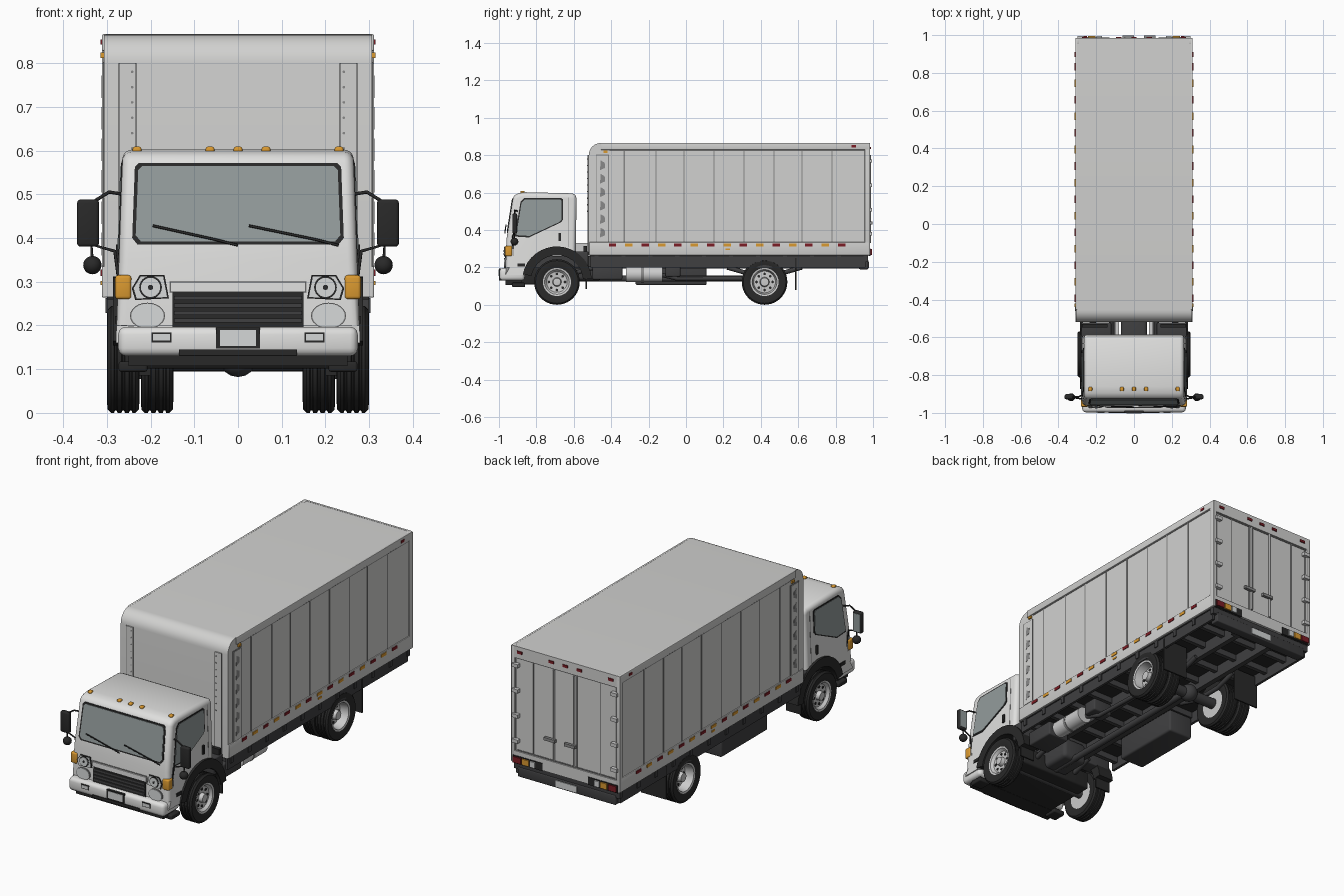
import bpy, bmesh, math
from mathutils import Vector

cube = bpy.data.objects.get("Cube")
if cube:
    bpy.data.objects.remove(cube)


def material(name, r, g, b):
    m = bpy.data.materials.new(name)
    m.use_nodes = True
    m.diffuse_color = (r, g, b, 1)
    node = next(n for n in m.node_tree.nodes if n.type == "BSDF_PRINCIPLED")
    node.inputs["Base Color"].default_value = (r, g, b, 1)
    node.inputs["Roughness"].default_value = 0.6
    return m


WHITE = material("cab white", .74, .74, .73)
CARGO = material("cargo grey", .64, .64, .63)
GLASS = material("glass", .29, .33, .33)
BLACK = material("black rubber", .022, .022, .022)
FRAME = material("chassis grey", .05, .05, .052)
SILVER = material("wheel silver", .6, .6, .6)
AMBER = material("amber", .7, .32, .03)
RED = material("red", .2, .012, .018)
LAMP = material("lamp lens", .66, .68, .68)
SEAM = material("seam grey", .25, .25, .25)


def add(name, data, mat, mirror):
    data.materials.append(mat)
    ob = bpy.data.objects.new(name, data)
    bpy.context.collection.objects.link(ob)
    if mirror:
        ob.modifiers.new("Mirror", "MIRROR")
    return ob


def finish(name, bm, mat, mirror):
    bmesh.ops.recalc_face_normals(bm, faces=bm.faces)
    me = bpy.data.meshes.new(name)
    bm.to_mesh(me)
    bm.free()
    me.shade_smooth()
    me.set_sharp_from_angle(angle=math.radians(35))
    return add(name, me, mat, mirror)


def box(name, x, y, z, mat, mirror=False, bevel=0.0):
    bm = bmesh.new()
    bmesh.ops.create_cube(bm, size=1)
    for v in bm.verts:
        for i, (a, b) in enumerate((x, y, z)):
            v.co[i] = a if v.co[i] < 0 else b
    if bevel:
        bmesh.ops.bevel(bm, geom=bm.edges[:], offset=bevel, segments=3, profile=.5, affect="EDGES")
    return finish(name, bm, mat, mirror)


def prism(name, polys, fn, d0, d1, mat, mirror=False, rule=None, bevel=0.0):
    """Extrude flat outlines; fn maps (u, v, depth) into space."""
    bm = bmesh.new()
    for pts in polys:
        a = [bm.verts.new(fn(u, v, d0)) for u, v in pts]
        b = [bm.verts.new(fn(u, v, d1)) for u, v in pts]
        bm.faces.new(a)
        bm.faces.new(b)
        for i in range(len(a)):
            j = (i + 1) % len(a)
            bm.faces.new((a[i], a[j], b[j], b[i]))
    if rule:
        bmesh.ops.recalc_face_normals(bm, faces=bm.faces)
        bmesh.ops.bevel(bm, geom=[e for e in bm.edges if rule(e)], offset=bevel,
                        segments=5, profile=.5, affect="EDGES")
    return finish(name, bm, mat, mirror)


def lathe(name, profile, centre, mat, axis="X", mirror=False, closed=False, steps=40):
    ax = Vector((1, 0, 0)) if axis == "X" else Vector((0, 1, 0))
    c = Vector(centre)
    bm = bmesh.new()
    vs = [bm.verts.new(c + ax * t + Vector((0, 0, r))) for r, t in profile]
    if closed:
        vs.append(vs[0])
    es = [bm.edges.new(p) for p in zip(vs, vs[1:])]
    bmesh.ops.spin(bm, geom=bm.verts[:] + es, cent=c, axis=ax, angle=math.tau, steps=steps)
    bmesh.ops.remove_doubles(bm, verts=bm.verts, dist=1e-5)
    return finish(name, bm, mat, mirror)


def rod(name, a, b, r, centre, mat, axis="X", mirror=False):
    return lathe(name, [(0, a), (r, a), (r, b), (0, b)], centre, mat, axis, mirror, steps=24)


def tube(name, pts, r, mat, mirror=False):
    cu = bpy.data.curves.new(name, "CURVE")
    cu.dimensions = "3D"
    cu.bevel_depth = r
    cu.bevel_resolution = 2
    cu.use_fill_caps = True
    sp = cu.splines.new("POLY")
    sp.points.add(len(pts) - 1)
    for p, co in zip(sp.points, pts):
        p.co = (*co, 1)
    return add(name, cu, mat, mirror)


def rect(u0, u1, v0, v1):
    return [(u0, v0), (u1, v0), (u1, v1), (u0, v1)]


def arc(u, v, r, a0, a1, n, k=1.0):
    angs = [math.radians(a0 + (a1 - a0) * i / n) for i in range(n + 1)]
    return [(u + r * math.cos(a), v + k * r * math.sin(a)) for a in angs]


def disc(u, v, r, k=1.0):
    return arc(u, v, r, 0, 345, 23, k)


# Surface maps for the cab and the cargo box
def half_width(z):
    return .285 - .035 * z


def nose(z):
    return -.96 + .035 * (z - .35) / .222 if z > .35 else -.96 - .005 * (.35 - z) / .15


def on_nose(u, v, d): return (u, nose(v) - d, v)
def on_door(u, v, d): return (half_width(v) + d, u, v)
def on_side(u, v, d): return (.306 + d, u, v)
def on_bulkhead(u, v, d): return (u, -.52 - d, v)
def on_rear(u, v, d): return (u, .975 + d, v)


AXLE_F, AXLE_R, R = -.69, .42, .122

# Cab shell with wheel arches
outline = [(-.585, .57), (-.592, .588), (-.61, .596), (-.86, .602), (-.895, .597), (-.915, .587),
           (-.925, .572), (-.96, .35), (-.965, .2), (-.965, .16), (-.86, .16)]
outline += arc(AXLE_F, .125, .175, 165, 55, 14)
prism("cab_shell", [outline], lambda u, v, d: (d * half_width(v), u, v), -1, 1, WHITE, bevel=.022,
      rule=lambda e: max(v.co.z for v in e.verts) > .3 and e.verts[0].co.x * e.verts[1].co.x > 0)
fender = arc(AXLE_F, .125, .187, 168, 5, 16) + arc(AXLE_F, .125, .14, 5, 168, 16)
prism("wheel_arch", [fender], lambda u, v, d: (d, u, v), .2, .286, BLACK, True)
box("cab_floor", (-.21, .21), (-.955, -.6), (.108, .2), BLACK, bevel=.01)

# Windows and doors
shield = [(-.242, .4), (-.23, .385), (.23, .385), (.242, .4), (.236, .562), (.226, .572), (-.226, .572), (-.236, .562)]
prism("windscreen_seal", [shield], on_nose, -.004, .003, BLACK)
prism("windscreen", [[(u * .967, .479 + (v - .479) * .92) for u, v in shield]], on_nose, -.002, .005, GLASS)
window = [(-.915, .365), (-.84, .36), (-.67, .44), (-.657, .455), (-.657, .563), (-.667, .571), (-.865, .571), (-.885, .55)]
prism("side_window_seal", [window], on_door, -.004, .002, BLACK, True)
prism("side_window", [[(-.79 + (u + .79) * .94, .475 + (v - .475) * .93) for u, v in window]],
      on_door, -.003, .004, GLASS, True)
prism("door_seams", [rect(-.632, -.629, .31, .575), rect(-.922, -.919, .26, .36)], on_door, -.002, .001, SEAM, True)
prism("door_handle", [rect(-.682, -.669, .34, .385)], on_door, -.002, .007, BLACK, True)
prism("side_vent", [rect(-.9, -.86, .205, .222)], on_door, -.002, .004, BLACK, True)
for i, (x0, x1) in enumerate(((-.195, .0), (.025, .23))):
    tube(f"wiper_{i}", [(x0, -.962, .428), (x1 - .05, -.967, .396), (x1, -.968, .383)], .003, BLACK)

# Grille, lamps and bumper
prism("grille", [rect(-.15, .15, .197, .276)], on_nose, -.003, .004, BLACK)
prism("grille_slats", [rect(-.146, .146, z, z + .009) for z in (.207, .224, .241, .258)], on_nose, 0, .009, FRAME)
prism("grille_outline", [rect(-.157, .157, .274, .302)], on_nose, -.003, .003, SEAM)
prism("grille_bar", [rect(-.154, .154, .277, .299)], on_nose, 0, .009, WHITE)
housing = [(.158, .262), (.235, .258), (.243, .285), (.225, .315), (.168, .315)]
prism("headlamp_rim", [housing], on_nose, -.003, .004, BLACK, True)
prism("headlamp_housing", [[(.2 + (u - .2) * .9, .287 + (v - .287) * .88) for u, v in housing]],
      on_nose, 0, .007, LAMP, True)
prism("headlamp_ring", [disc(.2, .287, .026)], on_nose, 0, .009, BLACK, True)
prism("headlamp", [disc(.2, .287, .022)], on_nose, 0, .012, LAMP, True)
prism("headlamp_bulb", [disc(.2, .287, .006)], on_nose, 0, .014, BLACK, True)
prism("lower_lamp_rim", [disc(.207, .222, .04, .75)], on_nose, -.003, .005, SEAM, True)
prism("lower_lamp", [disc(.207, .222, .037, .75)], on_nose, 0, .008, LAMP, True)
box("turn_lamp", (.244, .281), (-.968, -.93), (.26, .315), AMBER, True, .007)
box("bumper", (-.274, .274), (-.997, -.862), (.13, .197), WHITE, bevel=.018)
box("plate_frame", (-.05, .05), (-1, -.98), (.147, .195), BLACK)
box("number_plate", (-.041, .041), (-1.002, -.99), (.153, .189), LAMP)
box("bumper_lip", (-.135, .135), (-1, -.95), (.131, .145), BLACK)
box("fog_lamp_rim", (.152, .198), (-.999, -.98), (.161, .184), BLACK, True)
box("fog_lamp", (.156, .194), (-1.001, -.98), (.165, .18), LAMP, True)
box("valance", (-.25, .25), (-.965, -.88), (.107, .132), BLACK)
box("cab_step", (.207, .273), (-.93, -.86), (.094, .118), BLACK, True, .006)

# Roof markers and mirrors
for i, x in enumerate((-.231, -.064, 0, .064, .231)):
    box(f"roof_marker_{i}", (x - .01, x + .01), (-.885, -.863), (.59, .609), AMBER, bevel=.005)
box("mirror_shell", (.318, .368), (-.928, -.903), (.38, .488), BLACK, True, .008)
box("mirror_glass", (.323, .363), (-.905, -.901), (.388, .48), GLASS, True)
tube("mirror_arm", [(.262, -.9, .5), (.295, -.915, .505), (.335, -.917, .48)], .004, BLACK, True)
tube("lower_mirror_arm", [(.272, -.925, .3), (.282, -.925, .37), (.335, -.917, .385), (.333, -.917, .34)], .004, BLACK, True)
lathe("round_mirror", arc(0, 0, .021, 90, -90, 8), (.333, -.917, .338), BLACK, "Y", True, steps=20)

# Cargo box
shell = [(-.52, .265), (.975, .265), (.975, .865)] + arc(-.455, .8, .065, 90, 180, 8)
prism("cargo_box", [shell], lambda u, v, d: (d, u, v), -.306, .306, CARGO)
box("top_rail", (.3, .311), (-.455, .98), (.828, .866), CARGO, True, .003)
box("bottom_rail", (.3, .311), (-.518, .98), (.264, .335), CARGO, True, .003)
box("rear_post", (.29, .311), (.955, .984), (.264, .866), CARGO, True, .003)
joints = (-.33, -.16, -.01, .15, .31, .47, .62, .78)
prism("side_joints", [rect(y - .003, y + .003, .335, .828) for y in joints], on_side, -.002, .002, SEAM, True)
prism("rail_line", [rect(-.41, .955, .823, .828)], on_side, -.002, .002, SEAM, True)
prism("corner_strip_edge", [rect(-.482, -.412, .32, .803)], on_side, -.002, .003, SEAM, True)
prism("corner_strip", [rect(-.478, -.416, .336, .799)], on_side, 0, .005, CARGO, True)
dents = [[(-.46, z), (-.432, z + .012), (-.435, z + .04), (-.456, z + .052)] for z in [.36 + .072 * i for i in range(6)]]
prism("corner_dents", dents, on_side, 0, .006, SEAM, True)
for name, mat, start in (("red_markers", RED, 0), ("amber_markers", AMBER, 1)):
    marks = [rect(y - .02, y + .02, .313, .328) for y in [-.393 + .0875 * i for i in range(start, 15, 2)]]
    if mat == RED:
        marks.append(rect(.885, .91, .842, .854))
    else:
        marks += [rect(-.44, -.42, .812, .824), rect(.21, .235, .292, .302)]
    prism(name, marks, on_side, 0, .008, mat, True)
prism("bulkhead_strip", [rect(.235, .27, .27, .8)], on_bulkhead, -.002, .006, CARGO, True)
prism("bulkhead_seams", [rect(.27, .273, .27, .8), rect(.232, .235, .27, .8)], on_bulkhead, -.002, .004, SEAM, True)
prism("bulkhead_rivets", [disc(.242, .5 + .035 * i, .003) for i in range(9)], on_bulkhead, 0, .008, SEAM, True)

# Rear doors with lock rods, hinges and lamps
prism("rear_header", [rect(-.306, .306, .805, .866), rect(-.306, .306, .264, .325)], on_rear, -.002, .009, CARGO)
prism("door_gaps", [rect(x - .003, x + .003, .325, .805) for x in (-.285, -.195, -.06, .075, .19, .285)]
      + [rect(-.29, .29, .8, .805), rect(-.29, .29, .325, .33)], on_rear, -.002, .003, SEAM)
for i, x in enumerate((-.05, .065)):
    tube(f"lock_rod_{i}", [(x, .984, .33), (x, .984, .8)], .005, SILVER)
    box(f"lock_handle_{i}", (x - .012, x + .05), (.982, .997), (.43, .445), SEAM)
for i, z in enumerate((.37, .5, .63, .76)):
    box(f"hinge_{i}", (.265, .3), (.975, .995), (z, z + .018), SILVER, True)
prism("rear_red_markers", [rect(x - .014, x + .014, .832, .845) for x in (-.26, -.08, 0, .08, .26)], on_rear, 0, .014, RED)
prism("tail_lamp_base", [rect(.13, .3, .262, .302)], on_rear, 0, .012, BLACK, True)
prism("tail_lamp_red", [rect(.25, .295, .267, .297)], on_rear, 0, .019, RED, True)
prism("tail_lamp_amber", [rect(.205, .243, .267, .297)], on_rear, 0, .019, AMBER, True)
prism("reverse_lamp", [rect(.17, .198, .267, .297)], on_rear, 0, .019, LAMP, True)

# Chassis
box("cargo_floor", (-.3, .3), (-.515, .97), (.259, .267), BLACK)
box("frame_rail", (.085, .112), (-.93, .95), (.195, .26), FRAME, True)
for i in range(11):
    y = -.49 + .144 * i
    box(f"cross_member_{i}", (-.303, .303), (y, y + .022), (.228, .263), FRAME)
box("side_runner", (.285, .298), (-.51, .96), (.2, .262), FRAME, True)
box("rear_bumper", (-.28, .28), (.925, .975), (.19, .24), FRAME, bevel=.005)
box("rear_plate", (-.06, .06), (.972, .979), (.198, .23), LAMP)
box("bumper_hanger", (.1, .13), (.9, .94), (.2, .262), FRAME, True)
box("cab_mount", (.12, .28), (-.6, -.522), (.2, .285), FRAME, True, .006)
box("cab_brace", (.08, .1), (-.6, -.52), (.25, .33), SILVER, True)
box("cab_rear_bar", (.14, .275), (-.548, -.53), (.285, .315), BLACK, True)
rod("muffler", -.32, -.125, .042, (.215, 0, .163), SILVER, "Y")
rod("muffler_band", -.24, -.225, .044, (.215, 0, .163), SEAM, "Y")
box("air_tank_box", (.14, .26), (-.5, -.34), (.135, .21), FRAME, bevel=.008)
box("exhaust_filter", (.12, .23), (-.11, -.03), (.15, .215), FRAME, bevel=.008)
tube("exhaust_pipe", [(.2, -.13, .16), (.18, -.05, .14), (.17, .3, .14)], .011, FRAME)
box("battery_box", (-.28, -.14), (-.27, .11), (.105, .225), FRAME, bevel=.01)
rod("drive_shaft", -.6, .42, .016, (0, 0, .14), FRAME, "Y")
box("gearbox", (-.07, .07), (-.75, -.45), (.13, .24), FRAME, bevel=.02)
rod("front_axle", -.23, .23, .02, (0, AXLE_F, R), FRAME)
rod("rear_axle", -.23, .23, .027, (0, AXLE_R, R), FRAME)
lathe("differential", arc(0, 0, .045, 90, -90, 8), (0, AXLE_R, R + .005), FRAME, steps=20)
for name, y in (("front_spring", AXLE_F), ("rear_spring", AXLE_R)):
    tube(name, [(.12, y - .2, .2), (.12, y - .08, .165), (.12, y + .08, .165), (.12, y + .2, .2)], .012, FRAME, True)
box("rear_mudflap", (.155, .3), (.582, .59), (.078, .25), BLACK, True)
box("front_mudflap", (.2, .285), (-.538, -.53), (.085, .22), BLACK, True)

# Wheels, doubled at the rear
tyre = [(.073, -.03), (.095, -.037), (.114, -.036), (R, -.028)]
for g in (-.017, 0, .017):
    tyre += [(R, g - .004), (.117, g - .002), (.117, g + .002), (R, g + .004)]
tyre += [(r, -t) for r, t in reversed(tyre[:4])]
edge = [(.066, .03), (.075, .032), (.075, -.03), (0, -.03)]
front_rim = [(0, .034), (.02, .032), (.024, .012), (.055, .016)] + edge
rear_rim = [(0, .02), (.022, .018), (.026, -.012), (.058, -.014)] + edge
for name, x, y, rim, face in (("front", .2625, AXLE_F, front_rim, .014),
                              ("rear_outer", .2625, AXLE_R, rear_rim, -.013),
                              ("rear_inner", .185, AXLE_R, rear_rim, -.013)):
    lathe(name + "_tyre", tyre, (x, y, R), BLACK, mirror=True, closed=True)
    lathe(name + "_rim", rim, (x, y, R), SILVER, mirror=True)
    holes = [disc(y + u, R + v, .007) for u, v in arc(0, 0, .043, 0, 315, 7)]
    prism(name + "_rim_holes", holes, lambda u, v, d: (x + d, u, v), face - .004, face + .003, BLACK, True)
